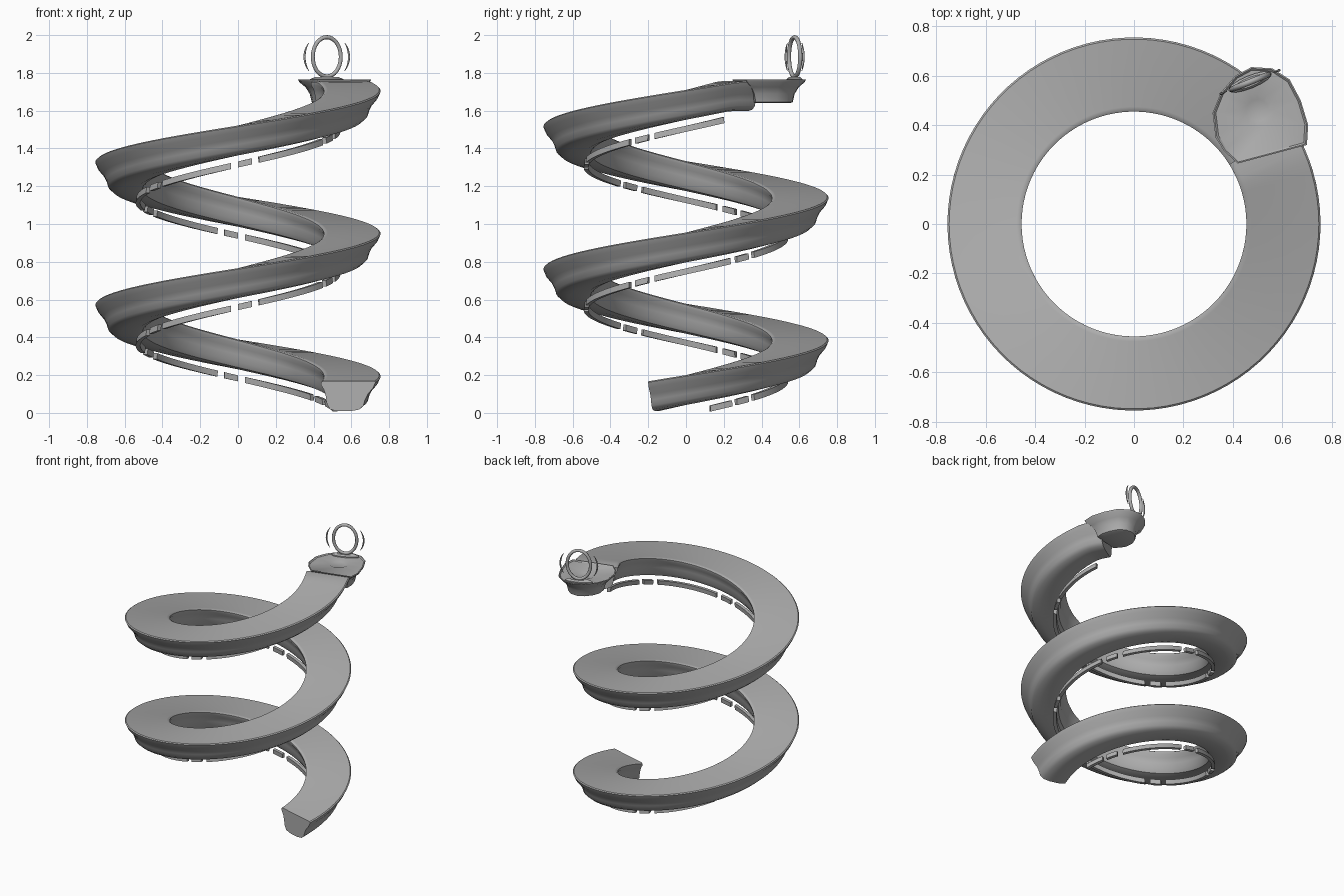
import bpy, bmesh, math
from mathutils import Vector, Matrix

if "Cube" in bpy.data.objects:
    bpy.data.objects.remove(bpy.data.objects["Cube"])

PITCH = 0.755      # height gained per turn
Z0 = 0.20          # deck height at angle zero
DECK_TOP = 1.756   # deck levels off here

grey = bpy.data.materials.new("plain_grey")
grey.diffuse_color = (0.42, 0.42, 0.42, 1)
grey.use_nodes = True
grey.node_tree.nodes["Principled BSDF"].inputs["Base Color"].default_value = grey.diffuse_color


def finish(name, bm, angle=35):
    bmesh.ops.recalc_face_normals(bm, faces=bm.faces)
    me = bpy.data.meshes.new(name)
    bm.to_mesh(me)
    bm.free()
    me.materials.append(grey)
    ob = bpy.data.objects.new(name, me)
    bpy.context.collection.objects.link(ob)
    bpy.ops.object.select_all(action='DESELECT')
    ob.select_set(True)
    bpy.context.view_layer.objects.active = ob
    bpy.ops.object.shade_smooth_by_angle(angle=math.radians(angle))
    return ob


def loft(bm, rings, closed=False):
    """Skin a list of equal-length closed rings of points."""
    vr = [[bm.verts.new(p) for p in r] for r in rings]
    n = len(vr[0])
    pairs = list(zip(vr, vr[1:])) + ([(vr[-1], vr[0])] if closed else [])
    for a, b in pairs:
        for i in range(n):
            j = (i + 1) % n
            bm.faces.new((a[i], a[j], b[j], b[i]))
    if not closed:
        bm.faces.new(vr[0])
        bm.faces.new(vr[-1])


def helix_ring(profile, deg):
    a = math.radians(deg)
    z = min(Z0 + PITCH * deg / 360, DECK_TOP)
    return [(r * math.cos(a), r * math.sin(a), z + h) for r, h in profile]


def sweep(bm, profile, start, end, step):
    n = max(2, round((end - start) / step))
    loft(bm, [helix_ring(profile, start + (end - start) * i / n)
              for i in range(n + 1)])


# Spiral ramp: flat deck, coved sides, rounded narrower underside
ramp_profile = [(0.455, -0.006), (0.465, 0), (0.475, 0), (0.748, 0),
                (0.755, -0.006), (0.742, -0.035), (0.712, -0.07),
                (0.697, -0.10), (0.688, -0.13), (0.665, -0.15),
                (0.62, -0.158), (0.54, -0.158), (0.505, -0.148),
                (0.488, -0.12), (0.482, -0.08), (0.472, -0.045),
                (0.457, -0.022)]
bm = bmesh.new()
sweep(bm, ramp_profile, -15.4, 32, 4)
bm.free()
bm = bmesh.new()
sweep(bm, ramp_profile, -15.4, 752, 4)
finish("spiral_ramp", bm)

# Broken rail below the inner edge: alternating long and short pieces
rail_profile = [(0.518, -0.222), (0.542, -0.222), (0.538, -0.19), (0.514, -0.19)]
bm = bmesh.new()
sweep(bm, rail_profile, 14, 27, 4)
for k in range(12):
    base = 30 + 60 * k
    sweep(bm, rail_profile, base, base + 8, 4)
    sweep(bm, rail_profile, base + 12, min(base + 56, 742), 4)
finish("under_rail", bm)

# Landing platform: bowl shaped with a shallow dimple in its top
outline = [(0.70, 0.32), (0.705, 0.40), (0.675, 0.50), (0.63, 0.585),
           (0.56, 0.63), (0.475, 0.635), (0.41, 0.60), (0.35, 0.53),
           (0.318, 0.45), (0.33, 0.35), (0.365, 0.295), (0.42, 0.245)]
cx, cy = 0.51, 0.45


def plate_ring(s, z):
    return [(cx + (x - cx) * s, cy + (y - cy) * s, z) for x, y in outline]


def dimple_ring(r, z):
    return [(cx - 0.01 + r * math.cos(math.radians(-30 + 30 * i)),
             cy + 0.01 + r * math.sin(math.radians(-30 + 30 * i)), z)
            for i in range(12)]


bm = bmesh.new()
loft(bm, [dimple_ring(0.045, 1.748), dimple_ring(0.07, 1.759),
          plate_ring(0.93, 1.759), plate_ring(0.97, 1.766),
          plate_ring(1.0, 1.764), plate_ring(0.97, 1.752),
          plate_ring(0.80, 1.725), plate_ring(0.68, 1.69),
          plate_ring(0.62, 1.645), plate_ring(0.55, 1.64)])
finish("landing_platform", bm, 40)

# Upright parts share one frame, turned about the vertical
frame = Matrix.Translation((0.47, 0.575, 1.885)) @ Matrix.Rotation(math.radians(22), 4, 'Z')


def oval_tube(bm, rx, rz, start, end, n, thick, deep, taper=False):
    full = end - start == 360
    rings = []
    for i in range(n if full else n + 1):
        t = i / n
        a = math.radians(start + (end - start) * t)
        w = 0.25 + 0.75 * math.sin(math.pi * t) if taper else 1
        ring = []
        for k in range(8):
            b = k * math.pi / 4
            d = thick * w * math.cos(b)
            ring.append(frame @ Vector(((rx + d) * math.cos(a),
                                        deep * w * math.sin(b),
                                        (rz + d) * math.sin(a))))
        rings.append(ring)
    loft(bm, rings, full)


# Upright oval ring
bm = bmesh.new()
oval_tube(bm, 0.080, 0.104, 0, 360, 32, 0.011, 0.012)
finish("upright_ring", bm, 60)

# Thin crescents on either side of the ring
bm = bmesh.new()
for mid in (0, 180):
    oval_tube(bm, 0.127, 0.125, mid - 36, mid + 36, 10, 0.006, 0.006, True)
finish("side_crescents", bm, 60)

# Low oval foot under the ring
bm = bmesh.new()
loft(bm, [[frame @ Vector((rx * math.cos(i * math.pi / 8),
                           ry * math.sin(i * math.pi / 8), z))
           for i in range(16)]
          for rx, ry, z in ((0.095, 0.026, -0.128), (0.095, 0.026, -0.118),
                            (0.07, 0.018, -0.108))])
finish("ring_foot", bm)
